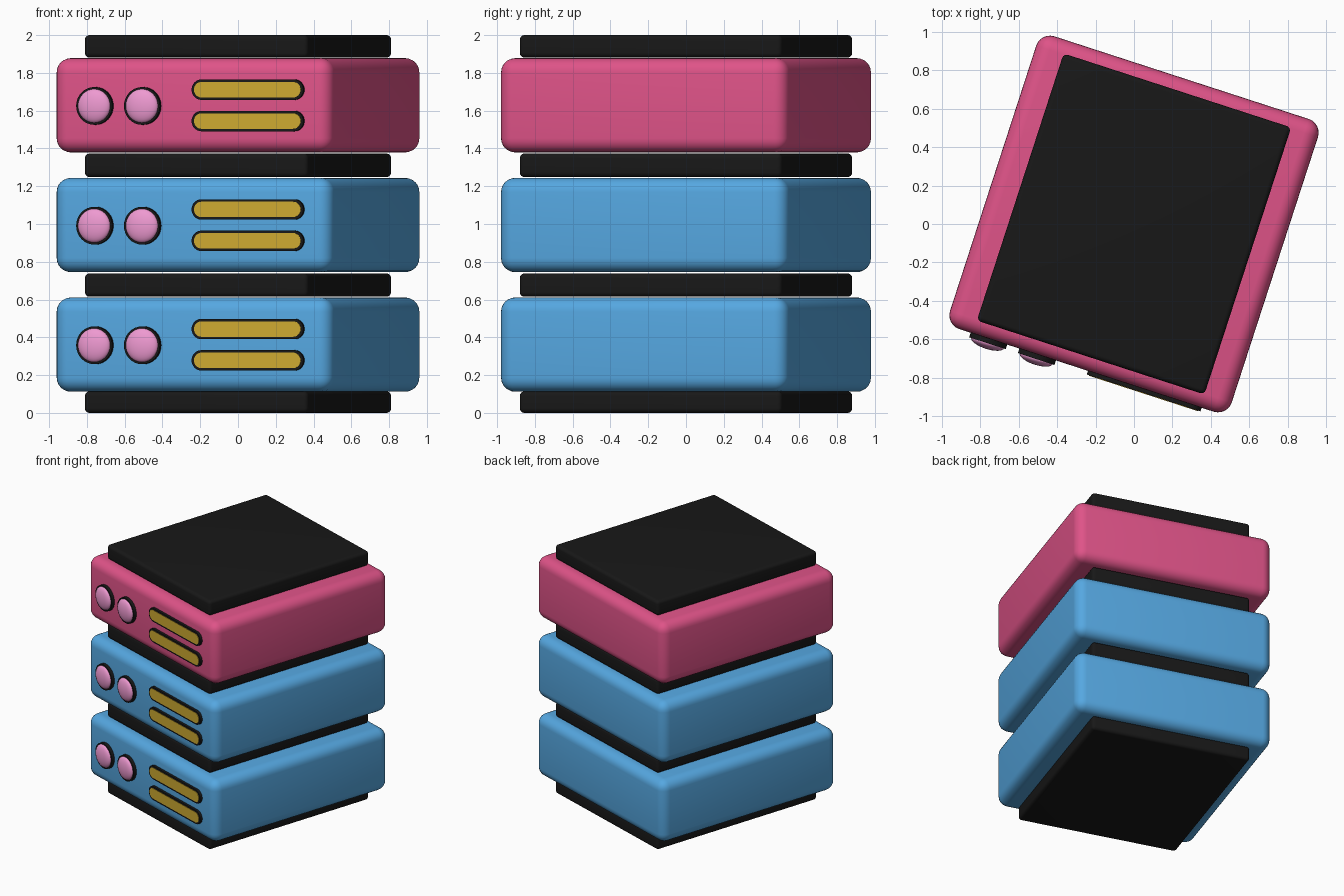
import bpy, bmesh, math
from mathutils import Matrix

if "Cube" in bpy.data.objects:
    bpy.data.objects.remove(bpy.data.objects["Cube"])

TURN = math.radians(-18)      # the whole stack is turned about z
FRONT = -0.80                 # local y of the case fronts


def material(name, rgb):
    m = bpy.data.materials.new(name)
    m.diffuse_color = [(c / 255) ** 2.2 for c in rgb] + [1]
    m.use_nodes = True
    m.node_tree.nodes["Principled BSDF"].inputs["Base Color"].default_value = m.diffuse_color
    return m


BLACK = material("black", (30, 30, 30))
BLUE = material("blue", (86, 166, 224))
PINK = material("pink", (222, 84, 135))
YELLOW = material("yellow", (205, 168, 52))
LILAC = material("lilac", (238, 152, 208))


def finish(name, bm, mat, angle=35):
    bmesh.ops.recalc_face_normals(bm, faces=bm.faces)
    me = bpy.data.meshes.new(name)
    bm.to_mesh(me)
    bm.free()
    me.materials.append(mat)
    ob = bpy.data.objects.new(name, me)
    ob.rotation_euler.z = TURN
    bpy.context.collection.objects.link(ob)
    bpy.ops.object.select_all(action='DESELECT')
    ob.select_set(True)
    bpy.context.view_layer.objects.active = ob
    bpy.ops.object.shade_smooth_by_angle(angle=math.radians(angle))
    return ob


def rounded_box(name, w, d, z0, z1, radius, mat):
    bm = bmesh.new()
    bmesh.ops.create_cube(bm, size=1, matrix=Matrix.Translation((0, 0, (z0 + z1) / 2))
                          @ Matrix.Diagonal((w, d, z1 - z0, 1)))
    bmesh.ops.bevel(bm, geom=bm.edges[:], offset=radius, segments=6,
                    profile=0.5, affect='EDGES')
    finish(name, bm, mat)


def pill(name, x, z, length, r, y0, y1, mat):
    """Round-ended bar (a disc when length is 2r), extruded along y."""
    half, n = length / 2 - r, 16
    bm = bmesh.new()
    ring = []
    for side, start in ((1, -math.pi / 2), (-1, math.pi / 2)):
        for i in range(n + (1 if half > 0 else 0)):
            a = start + math.pi * i / n
            ring.append(bm.verts.new((x + side * half + r * math.cos(a), y0,
                                      z + r * math.sin(a))))
    face = bm.faces.new(ring)
    out = bmesh.ops.extrude_face_region(bm, geom=[face])
    moved = [v for v in out['geom'] if isinstance(v, bmesh.types.BMVert)]
    bmesh.ops.translate(bm, verts=moved, vec=(0, y1 - y0, 0))
    finish(name, bm, mat)


def dome(name, x, z, r, y, bulge, mat):
    bm = bmesh.new()
    bmesh.ops.create_uvsphere(bm, u_segments=32, v_segments=16, radius=1,
                              matrix=Matrix.Translation((x, y, z))
                              @ Matrix.Diagonal((r, bulge, r, 1))
                              @ Matrix.Rotation(math.pi / 2, 4, 'X'))
    finish(name, bm, mat, 60)


# Black spacer plates under, between and on top of the cases
for i, (z0, z1) in enumerate(((0, .114), (.615, .738), (1.248, 1.373), (1.881, 2.0))):
    rounded_box(f"spacer_plate_{i + 1}", 1.244, 1.46, z0, z1, .025, BLACK)

# Three stacked cases with knobs and slots on the front
for i, (z0, mat) in enumerate(((.112, BLUE), (.745, BLUE), (1.379, PINK))):
    n, zc = i + 1, z0 + .249
    rounded_box(f"case_{n}", 1.54, 1.60, z0, z0 + .499, .075, mat)
    for j, x in enumerate((-.533, -.267)):
        pill(f"knob_collar_{n}_{j + 1}", x, zc - .003, .2, .1, FRONT + .02, FRONT - .025, BLACK)
        dome(f"knob_{n}_{j + 1}", x, zc - .003, .09, FRONT - .023, .032, LILAC)
    for j, dz in enumerate((-.083, .083)):
        pill(f"slot_rim_{n}_{j + 1}", .319, zc + dz, .622, .054, FRONT + .02, FRONT - .02, BLACK)
        pill(f"slot_{n}_{j + 1}", .319, zc + dz, .594, .041, FRONT, FRONT - .023, YELLOW)
